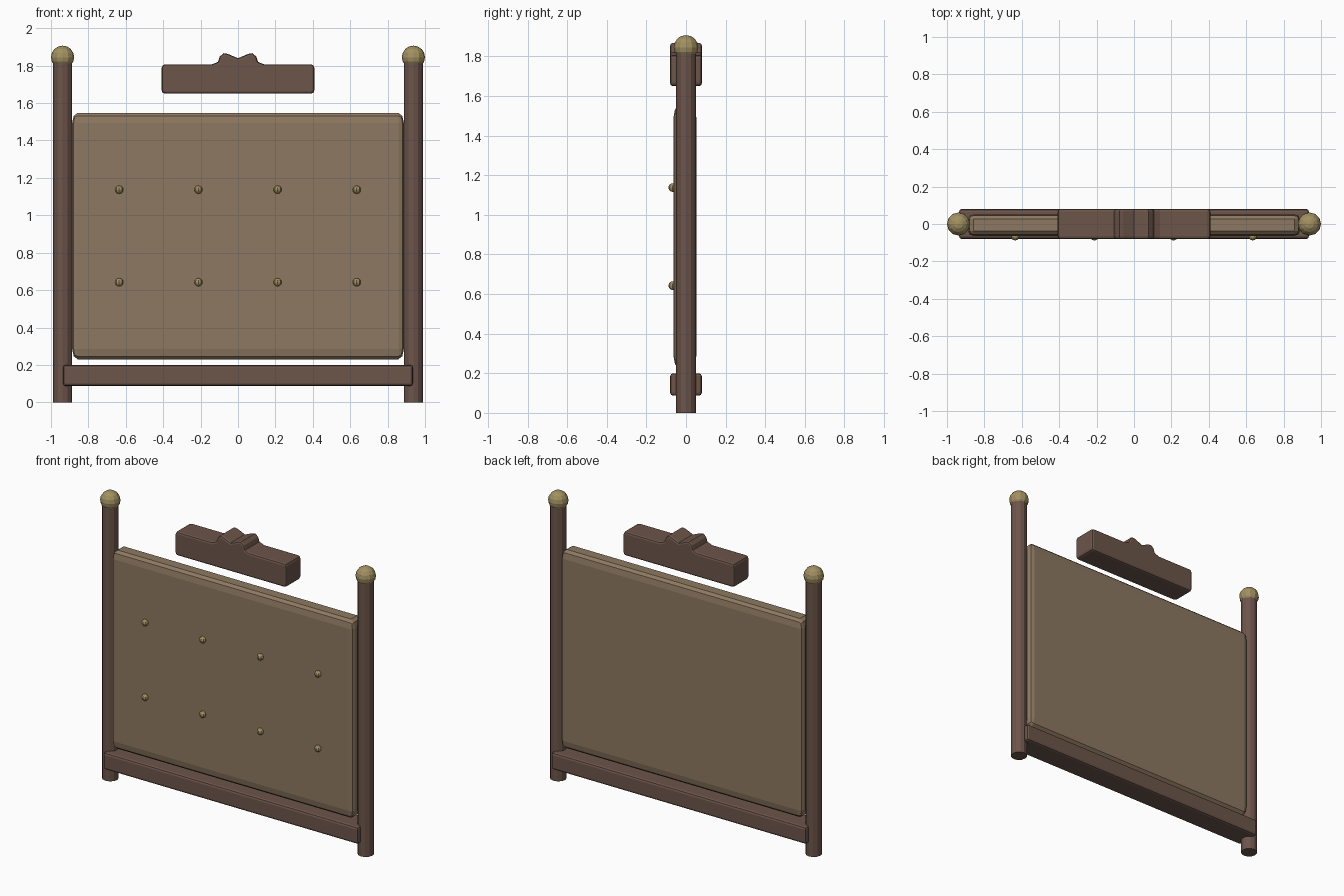
import bpy, bmesh
from mathutils import Matrix, Vector

if "Cube" in bpy.data.objects:
    bpy.data.objects.remove(bpy.data.objects["Cube"])


def material(name, color):
    m = bpy.data.materials.new(name)
    m.diffuse_color = (*color, 1)
    m.use_nodes = True
    m.node_tree.nodes["Principled BSDF"].inputs["Base Color"].default_value = m.diffuse_color
    return m


WOOD = material("dark_wood", (0.15, 0.09, 0.068))
PAD = material("padding", (0.27, 0.19, 0.12))
BRASS = material("brass", (0.36, 0.28, 0.12))


def finish(name, bm, mat):
    bmesh.ops.recalc_face_normals(bm, faces=bm.faces)
    mesh = bpy.data.meshes.new(name)
    bm.to_mesh(mesh)
    bm.free()
    mesh.materials.append(mat)
    obj = bpy.data.objects.new(name, mesh)
    bpy.context.collection.objects.link(obj)
    return obj


def rounded_box(name, lo, hi, bevel, mat):
    """Box whose rounded edges have a separate bevel size per axis."""
    lo, hi, bevel = Vector(lo), Vector(hi), Vector(bevel)
    bm = bmesh.new()
    size = [(h - l) / b for l, h, b in zip(lo, hi, bevel)]
    bmesh.ops.create_cube(bm, size=1, matrix=Matrix.Diagonal((*size, 1)))
    bmesh.ops.bevel(bm, geom=bm.edges[:], offset=1, segments=2, profile=0.5,
                    affect='EDGES')
    bmesh.ops.scale(bm, vec=bevel, verts=bm.verts)
    bmesh.ops.translate(bm, vec=(lo + hi) / 2, verts=bm.verts)
    return finish(name, bm, mat)


def ball(name, center, radius, segments, rings, mat):
    bm = bmesh.new()
    bmesh.ops.create_uvsphere(bm, u_segments=segments, v_segments=rings,
                              radius=radius, matrix=Matrix.Translation(center))
    return finish(name, bm, mat)


# Posts with ball finials
for side, x in (("left", -0.938), ("right", 0.938)):
    bm = bmesh.new()
    bmesh.ops.create_cone(bm, cap_ends=True, segments=12, radius1=0.051,
                          radius2=0.051, depth=1.84,
                          matrix=Matrix.Translation((x, 0, 0.92)))
    finish(f"{side}_post", bm, WOOD)
    ball(f"{side}_finial", (x, 0, 1.845), 0.062, 12, 8, BRASS)

# Padded panel and bottom rail
rounded_box("padded_panel", (-0.887, -0.063, 0.23), (0.887, 0.052, 1.548),
            (0.03, 0.025, 0.055), PAD)
rounded_box("bottom_rail", (-0.935, -0.08, 0.087), (0.935, 0.08, 0.2),
            (0.012, 0.015, 0.015), WOOD)

# Tufting buttons
for row, z in enumerate((0.642, 1.137)):
    for col in range(4):
        ball(f"button_{row}_{col}", (-0.635 + col * 0.4233, -0.067, z),
             0.022, 8, 6, BRASS)

# Crest: mirrored half profile extruded through the depth
half = [(0.39, 1.65), (0.403, 1.655), (0.408, 1.668), (0.408, 1.789),
        (0.403, 1.802), (0.39, 1.807), (0.14, 1.807), (0.107, 1.82),
        (0.098, 1.848), (0.077, 1.867), (0.055, 1.863)]
outline = half + [(0, 1.84)] + [(-x, z) for x, z in reversed(half)]
bm = bmesh.new()
front = bm.faces.new([bm.verts.new((x, -0.08, z)) for x, z in outline])
ext = bmesh.ops.extrude_face_region(bm, geom=[front], use_keep_orig=True)
bmesh.ops.translate(bm, vec=(0, 0.16, 0),
                    verts=[v for v in ext["geom"] if isinstance(v, bmesh.types.BMVert)])
bmesh.ops.recalc_face_normals(bm, faces=bm.faces)
rims = [e for e in bm.edges if abs(e.verts[0].co.y - e.verts[1].co.y) < 1e-5]
bmesh.ops.bevel(bm, geom=rims, offset=0.013, segments=2, profile=0.5,
                affect='EDGES', clamp_overlap=True)
finish("crest", bm, WOOD)
